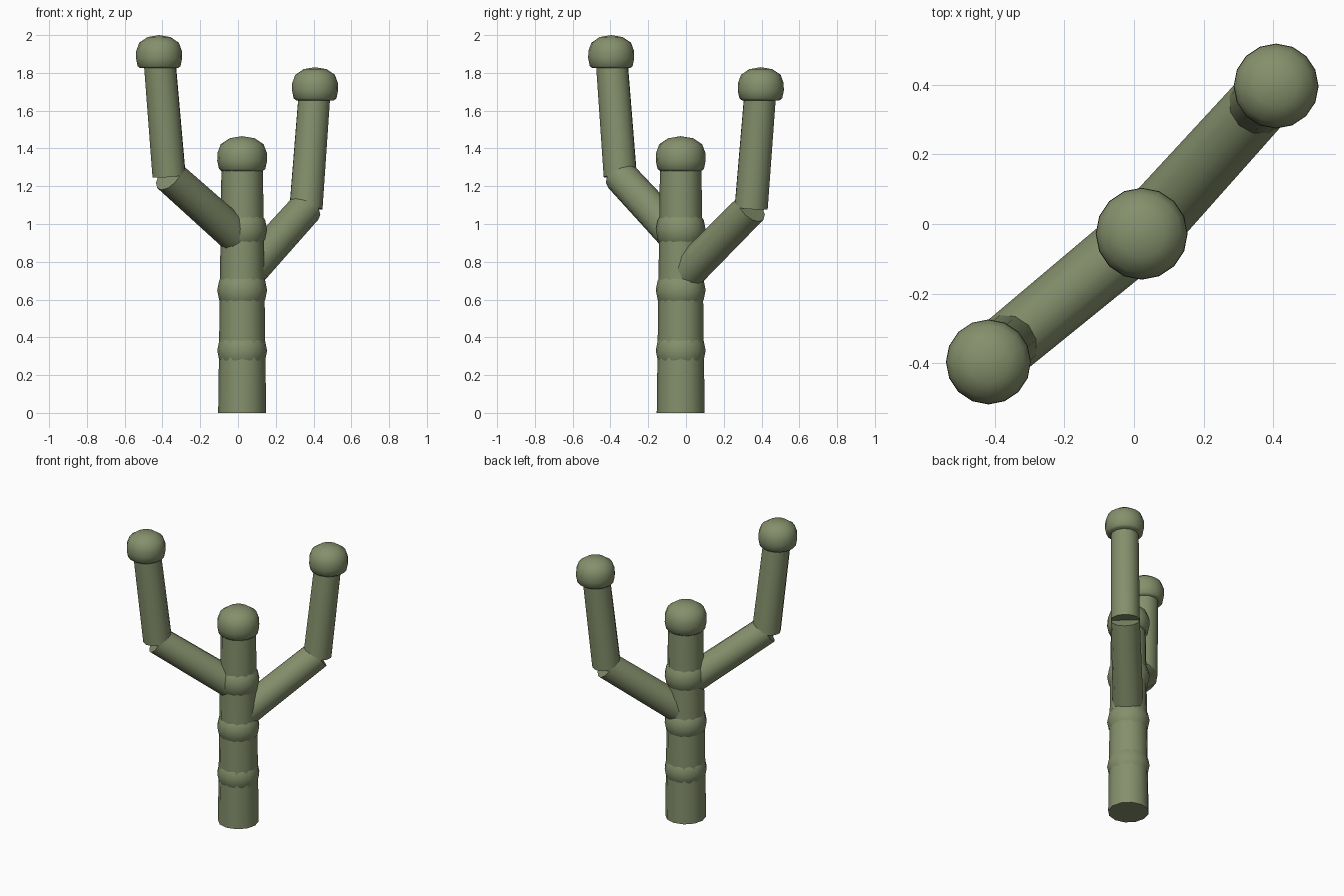
import bpy, bmesh, math
from mathutils import Vector, Matrix

cube = bpy.data.objects.get("Cube")
if cube:
    bpy.data.objects.remove(cube, do_unlink=True)

green = bpy.data.materials.new("olive_green")
green.use_nodes = True
green.diffuse_color = (0.235, 0.28, 0.15, 1)
green.node_tree.nodes["Principled BSDF"].inputs["Base Color"].default_value = green.diffuse_color


def finish(name, bm):
    bmesh.ops.recalc_face_normals(bm, faces=bm.faces)
    mesh = bpy.data.meshes.new(name)
    bm.to_mesh(mesh)
    bm.free()
    mesh.materials.append(green)
    ob = bpy.data.objects.new(name, mesh)
    bpy.context.collection.objects.link(ob)
    bpy.ops.object.select_all(action='DESELECT')
    ob.select_set(True)
    bpy.context.view_layer.objects.active = ob
    bpy.ops.object.shade_smooth_by_angle(angle=math.radians(42))


def stem(name, start, end, r1, r2, sides=12):
    """Capped tapered cylinder between two points."""
    start, end = Vector(start), Vector(end)
    axis = end - start
    turn = axis.to_track_quat('Z', 'Y').to_matrix().to_4x4()
    bm = bmesh.new()
    bmesh.ops.create_cone(bm, cap_ends=True, segments=sides, radius1=r1, radius2=r2,
                          depth=axis.length,
                          matrix=Matrix.Translation((start + end) / 2) @ turn)
    finish(name, bm)


def knob(name, centre, r):
    """Round swelling around the trunk."""
    bm = bmesh.new()
    bmesh.ops.create_uvsphere(bm, u_segments=16, v_segments=8, radius=r,
                              matrix=Matrix.Translation(centre))
    finish(name, bm)


def dome(name, x, y, top, r, height):
    """Rounded cap turned from a profile of (radius, height) fractions."""
    profile = [(0, 0), (.82, 0), (.93, .06), (1, .3), (.99, .52),
               (.86, .77), (.5, .94), (0, 1)]
    bm = bmesh.new()
    verts = [bm.verts.new((x + r * a, y, top - height * (1 - b))) for a, b in profile]
    edges = [bm.edges.new(pair) for pair in zip(verts, verts[1:])]
    bmesh.ops.spin(bm, geom=verts + edges, cent=(x, y, 0), axis=(0, 0, 1),
                   angle=math.tau, steps=16)
    bmesh.ops.remove_doubles(bm, verts=bm.verts, dist=0.0005)
    finish(name, bm)


# Trunk with three swellings and a rounded top
TX, TY = 0.022, -0.028
stem("trunk", (TX, TY, 0), (TX, TY, 1.36), 0.127, 0.109)
for i, z in enumerate((0.33, 0.65, 0.97)):
    knob(f"trunk_knob_{i + 1}", (TX, TY, z), 0.132)
dome("trunk_cap", TX, TY, 1.465, 0.132, 0.185)

# Two bent arms: root height, elbow, tip, cap top
arms = {
    "right": (0.91, (-0.365, -0.348, 1.255), (-0.418, -0.396, 1.90), 2.0),
    "left": (0.71, (0.36, 0.345, 1.085), (0.408, 0.396, 1.73), 1.83),
}
for side, (root, elbow, tip, top) in arms.items():
    stem(f"{side}_lower_arm", (TX, TY, root), elbow, 0.095, 0.09)
    stem(f"{side}_upper_arm", elbow, tip, 0.09, 0.086)
    dome(f"{side}_arm_cap", tip[0], tip[1], top, 0.122, 0.175)
